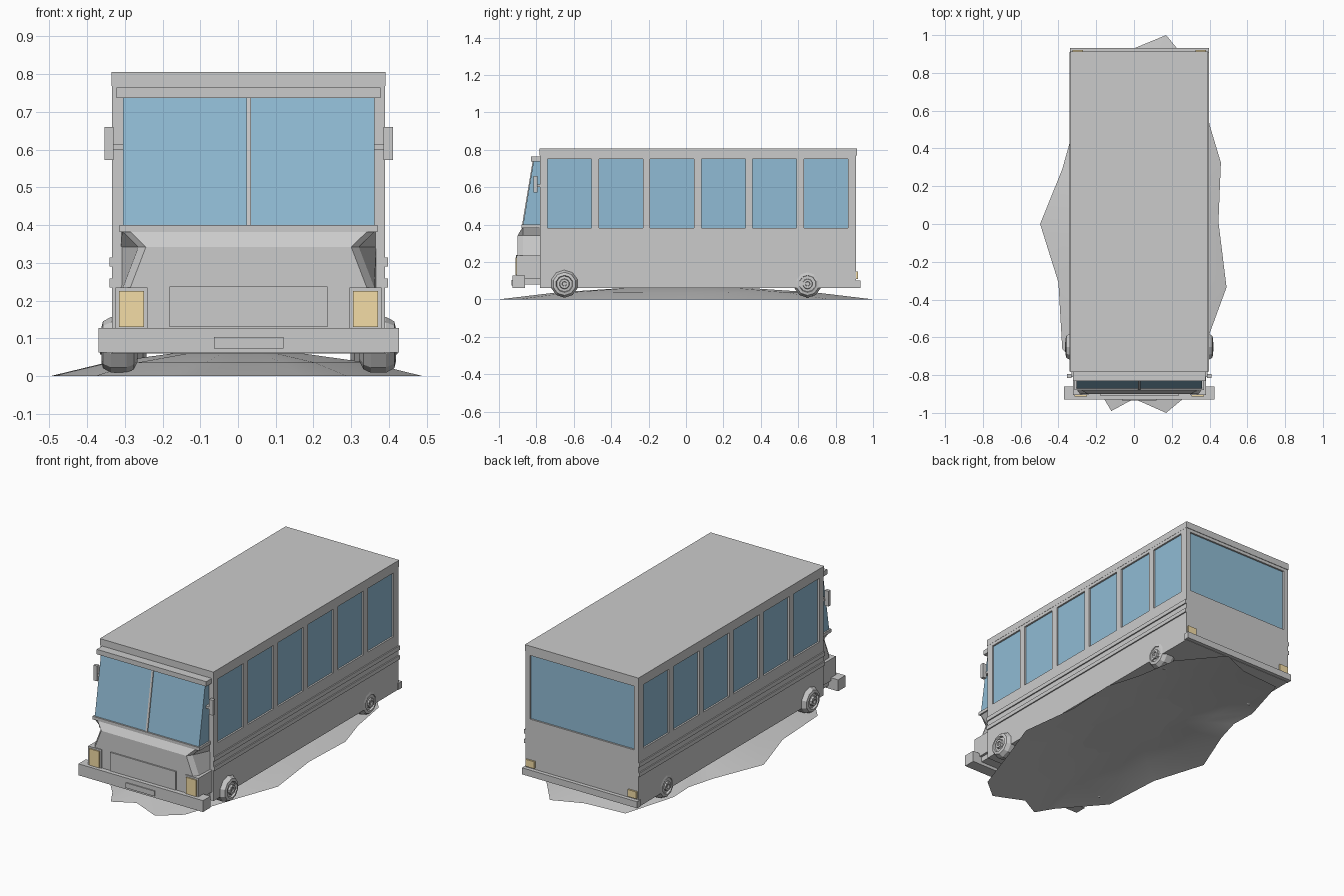
import bpy, bmesh, math

if "Cube" in bpy.data.objects:
    bpy.data.objects.remove(bpy.data.objects["Cube"])

CX = 0.028  # the bus sits slightly off the ground patch centre


def material(name, col):
    m = bpy.data.materials.new(name)
    m.diffuse_color = col
    m.use_nodes = True
    m.node_tree.nodes["Principled BSDF"].inputs["Base Color"].default_value = m.diffuse_color
    return m


GLASS = material("glass", (0.28, 0.50, 0.66, 1))
LAMP = material("lamp", (0.90, 0.72, 0.38, 1))


def finish(name, bm, mat=None, x=CX, smooth=False):
    bmesh.ops.recalc_face_normals(bm, faces=bm.faces)
    me = bpy.data.meshes.new(name)
    bm.to_mesh(me)
    bm.free()
    ob = bpy.data.objects.new(name, me)
    ob.location.x = x
    bpy.context.collection.objects.link(ob)
    if mat:
        me.materials.append(mat)
    if smooth:
        bpy.context.view_layer.objects.active = ob
        ob.select_set(True)
        bpy.ops.object.shade_smooth_by_angle(angle=math.radians(40))
        ob.select_set(False)
    return ob


def add_box(bm, xs, ys, zs):
    vs = [bm.verts.new((x, y, z)) for x in xs for y in ys for z in zs]
    for f in ((0, 1, 3, 2), (4, 6, 7, 5), (0, 4, 5, 1), (2, 3, 7, 6), (0, 2, 6, 4), (1, 5, 7, 3)):
        bm.faces.new([vs[i] for i in f])


def box(name, xs, ys, zs, mat=None, bevel=0, segments=1):
    """Box; bevel rounds only the edges of its top face."""
    bm = bmesh.new()
    add_box(bm, xs, ys, zs)
    if bevel:
        top = [e for e in bm.edges if all(v.co.z == max(zs) for v in e.verts)]
        bmesh.ops.bevel(bm, geom=top, offset=bevel, segments=segments, profile=0.5, affect='EDGES')
    return finish(name, bm, mat, smooth=segments > 1)


def side_profile(name, pts, x0, x1, mat=None):
    """Extrude a (y, z) profile across x."""
    bm = bmesh.new()
    f = bm.faces.new([bm.verts.new((x0, y, z)) for y, z in pts])
    r = bmesh.ops.extrude_face_region(bm, geom=[f])
    verts = [v for v in r["geom"] if isinstance(v, bmesh.types.BMVert)]
    bmesh.ops.translate(bm, verts=verts, vec=(x1 - x0, 0, 0))
    return finish(name, bm, mat)


def lathe(name, profile, side, y, z, n=10):
    """Spin an (x, radius) profile about the x axis."""
    bm = bmesh.new()
    rings = []
    for px, r in profile:
        rings.append([bm.verts.new((side * px, y + r * math.sin(2 * math.pi * i / n),
                                    z - r * math.cos(2 * math.pi * i / n))) for i in range(n)])
    for a, b in zip(rings, rings[1:]):
        for i in range(n):
            j = (i + 1) % n
            bm.faces.new((a[i], a[j], b[j], b[i]))
    bm.faces.new(rings[0])
    bm.faces.new(rings[-1])
    return finish(name, bm)


# Body shell with recessed window pockets
W = 0.362
body = box("body", (-W, W), (-0.78, 0.91), (0.06, 0.78))
cut = bmesh.new()
windows = [(-0.74 + 0.274 * i, -0.505 + 0.274 * i) for i in range(6)]
for ys in windows:
    for s in (-1, 1):
        add_box(cut, sorted((s * (W - 0.014), s * (W + 0.05))), ys, (0.382, 0.75))
add_box(cut, (-0.333, 0.333), (0.896, 0.96), (0.382, 0.75))
cutter = finish("window_cutter", cut)
cutter.hide_render = True
cutter.hide_viewport = True
mod = body.modifiers.new("windows", 'BOOLEAN')
mod.object = cutter
mod.solver = 'EXACT'

# Window panes
for i, ys in enumerate(windows):
    for s in (-1, 1):
        box(f"side_window_{i}", sorted((s * (W - 0.016), s * (W - 0.010))), ys, (0.382, 0.75), GLASS)
box("rear_window", (-0.333, 0.333), (0.894, 0.900), (0.382, 0.75), GLASS)

# Roof and visor
box("roof", (-W - 0.001, W + 0.001), (-0.783, 0.913), (0.768, 0.806), bevel=0.027, segments=4)
box("visor", (-0.35, 0.35), (-0.83, -0.78), (0.737, 0.765), bevel=0.01, segments=3)

# Slanted windscreen with side glass and divider
side_profile("windscreen", [(-0.77, 0.395), (-0.872, 0.395), (-0.815, 0.74), (-0.77, 0.74)],
             -0.333, 0.333, GLASS)
side_profile("windscreen_divider", [(-0.86, 0.395), (-0.877, 0.395), (-0.82, 0.74), (-0.80, 0.74)],
             -0.006, 0.006)

# Cowl, sill, nose and grille
box("windscreen_sill", (-0.342, 0.342), (-0.88, -0.775), (0.382, 0.40))
cowl = bmesh.new()
add_box(cowl, (-0.338, 0.338), (-0.90, -0.775), (0.08, 0.384))
for v in list(cowl.verts):
    if v.co.z > 0.2 and v.co.y < -0.8:
        v.co.z = 0.342
        v.co.x *= 0.87
    elif v.co.z < 0.2 and v.co.y < -0.8:
        v.co.x *= 0.98
bmesh.ops.delete(cowl, geom=list(cowl.verts), context='VERTS')
rows = [(0.08, -0.90, 0.338), (0.235, -0.90, 0.333), (0.342, -0.90, 0.292), (0.384, -0.875, 0.335)]
loops = [[cowl.verts.new(c) for c in ((-0.338, -0.775, z), (-w, -0.872, z), (-w + 0.02, y, z),
                                      (w - 0.02, y, z), (w, -0.872, z), (0.338, -0.775, z))]
         for z, y, w in rows]
for a, b in zip(loops, loops[1:]):
    for i in range(6):
        j = (i + 1) % 6
        cowl.faces.new((a[i], a[j], b[j], b[i]))
cowl.faces.new(loops[0])
cowl.faces.new(loops[-1])
finish("cowl", cowl)
box("grille_panel", (-0.209, 0.209), (-0.908, -0.89), (0.13, 0.237))

# Bumpers and number plate
box("front_bumper", (-0.398, 0.398), (-0.928, -0.86), (0.062, 0.128), bevel=0.012)
box("front_plate", (-0.092, 0.092), (-0.934, -0.92), (0.073, 0.103))
box("rear_bumper", (-0.368, 0.368), (0.90, 0.932), (0.062, 0.10))

TIRE = [(-0.10, 0.045), (-0.09, 0.065), (-0.07, 0.074), (-0.03, 0.074), (-0.008, 0.062),
        (-0.004, 0.046), (-0.014, 0.042), (-0.012, 0.028), (0.0, 0.025), (0.0, 0.013), (-0.008, 0.011)]

for s, label in ((-1, "left"), (1, "right")):
    def span(a, b):
        return sorted((s * a, s * b))

    # Lamps
    box(f"{label}_headlight_housing", span(0.268, 0.352), (-0.905, -0.775), (0.11, 0.235))
    box(f"{label}_headlight", span(0.277, 0.343), (-0.912, -0.89), (0.13, 0.225), LAMP)
    box(f"{label}_tail_light", span(0.298, 0.354), (0.90, 0.92), (0.108, 0.148), LAMP)

    # Side mouldings
    for z0, z1 in ((0.235, 0.258), (0.29, 0.314)):
        box(f"{label}_moulding", span(0.35, 0.369), (-0.78, 0.91), (z0, z1))

    # Mirrors
    box(f"{label}_mirror", span(0.358, 0.382), (-0.815, -0.795), (0.572, 0.66))
    box(f"{label}_mirror_arm", span(0.325, 0.36), (-0.81, -0.775), (0.60, 0.613))

    # Wheels
    for y, out, end in ((-0.65, 0.394, "front"), (0.65, 0.370, "rear")):
        lathe(f"{label}_{end}_wheel", [(out + px, r) for px, r in TIRE], s, y, 0.083)

# Jagged low ground patch: outline scaled into rising rings
outline = [(0.17, 1.0), (0.0, 0.93), (-0.25, 0.91), (-0.34, 0.60), (-0.335, 0.45), (-0.38, 0.29),
           (-0.497, 0.0), (-0.40, -0.31), (-0.38, -0.66), (-0.18, -0.89), (-0.12, -0.99),
           (0.0, -0.925), (0.17, -1.0), (0.29, -0.90), (0.40, -0.58), (0.49, -0.335),
           (0.447, 0.01), (0.46, 0.325), (0.40, 0.525), (0.36, 0.77)]
bm = bmesh.new()
rings = [[bm.verts.new((x * k, y * k, z)) for x, y in outline]
         for k, z in ((1, 0), (0.7, 0.036), (0.35, 0.06))]
tip = bm.verts.new((0, 0, 0.068))
n = len(outline)
for i in range(n):
    j = (i + 1) % n
    for a, b in zip(rings, rings[1:]):
        bm.faces.new((a[i], a[j], b[j], b[i]))
    bm.faces.new((rings[-1][i], rings[-1][j], tip))
finish("ground_patch", bm, x=0, smooth=True)
